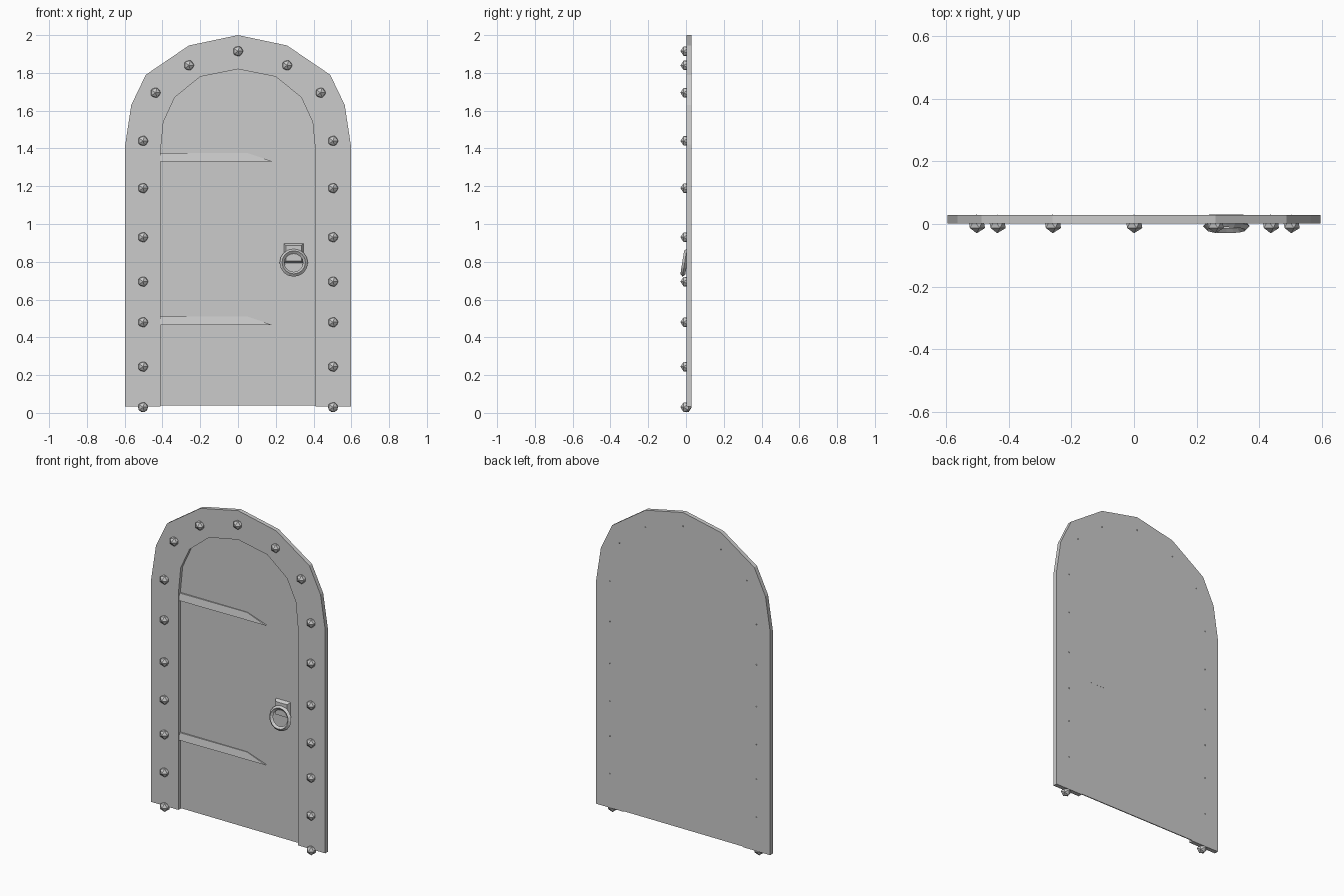
import bpy, bmesh, math
from mathutils import Matrix

if "Cube" in bpy.data.objects:
    bpy.data.objects.remove(bpy.data.objects["Cube"])


def finish(bm, name):
    bmesh.ops.recalc_face_normals(bm, faces=bm.faces)
    me = bpy.data.meshes.new(name)
    bm.to_mesh(me)
    bm.free()
    ob = bpy.data.objects.new(name, me)
    bpy.context.collection.objects.link(ob)
    return ob


def slab(name, points, polys, y0, y1):
    """Extrude flat x/z polygons from y0 to y1."""
    bm = bmesh.new()
    vs = [bm.verts.new((x, y0, z)) for x, z in points]
    faces = [bm.faces.new([vs[i] for i in p]) for p in polys]
    r = bmesh.ops.extrude_face_region(bm, geom=faces, use_keep_orig=True)
    new = [g for g in r["geom"] if isinstance(g, bmesh.types.BMVert)]
    bmesh.ops.translate(bm, verts=new, vec=(0, y1 - y0, 0))
    return finish(bm, name)


def arch(half):
    """Mirror a right-hand half profile ending at the apex."""
    return half + [(-x, z) for x, z in reversed(half[:-1])]


BACK = 0.028
outer = arch([(0.597, 0.034), (0.597, 1.42), (0.565, 1.63), (0.488, 1.79), (0.26, 1.945), (0, 2.0)])
inner = arch([(0.41, 0.034), (0.41, 1.385), (0.395, 1.54), (0.335, 1.67), (0.2, 1.78), (0, 1.82)])
n = len(outer)

# arched frame
slab("door_frame", outer + inner,
     [(i, i + 1, n + i + 1, n + i) for i in range(n - 1)], 0.002, BACK)

# recessed door panel
panel = [(x, max(z, 0.038)) for x, z in inner]
slab("door_panel", panel, [tuple(range(n))], 0.022, BACK)

# hinge straps: wedges sloping out towards their lower edge
for k, z in enumerate((1.332, 0.466)):
    bm = bmesh.new()
    co = [(-0.41, 0.005, z), (0.18, 0.012, z), (0.05, 0.018, z + 0.044), (-0.41, 0.012, z + 0.044)]
    f = [bm.verts.new(c) for c in co]
    b = [bm.verts.new((c[0], 0.025, c[2])) for c in co]
    bm.faces.new(f)
    bm.faces.new(b[::-1])
    for i in range(4):
        j = (i + 1) % 4
        bm.faces.new((f[i], b[i], b[j], f[j]))
    finish(bm, f"hinge_strap_{k + 1}")

# faceted rivets around the frame
half = [(0.503, z) for z in (0.03, 0.245, 0.48, 0.695, 0.93, 1.19, 1.44)]
half += [(0.437, 1.695), (0.26, 1.84), (0, 1.915)]
bm = bmesh.new()
for x, z in arch(half):
    m = Matrix.Translation((x, 0.0005, z)) @ Matrix.Rotation(math.pi / 2, 4, 'X')
    bmesh.ops.create_icosphere(bm, subdivisions=1, radius=0.03, matrix=m)
finish(bm, "rivets")

# bevelled handle plate
bm = bmesh.new()
m = Matrix.Translation((0.295, 0.0165, 0.845)) @ Matrix.Rotation(math.pi / 2, 4, 'X')
bmesh.ops.create_cone(bm, cap_ends=True, segments=4, radius1=0.055 * math.sqrt(2),
                      radius2=0.040 * math.sqrt(2), depth=0.027,
                      matrix=m @ Matrix.Rotation(math.pi / 4, 4, 'Z'))
finish(bm, "handle_plate")

# tilted pull ring
bpy.ops.mesh.primitive_torus_add(major_segments=16, minor_segments=4,
                                 major_radius=0.062, minor_radius=0.013,
                                 location=(0.295, -0.007, 0.795),
                                 rotation=(math.radians(90 - 9), 0, 0))
bpy.context.object.name = "pull_ring"
